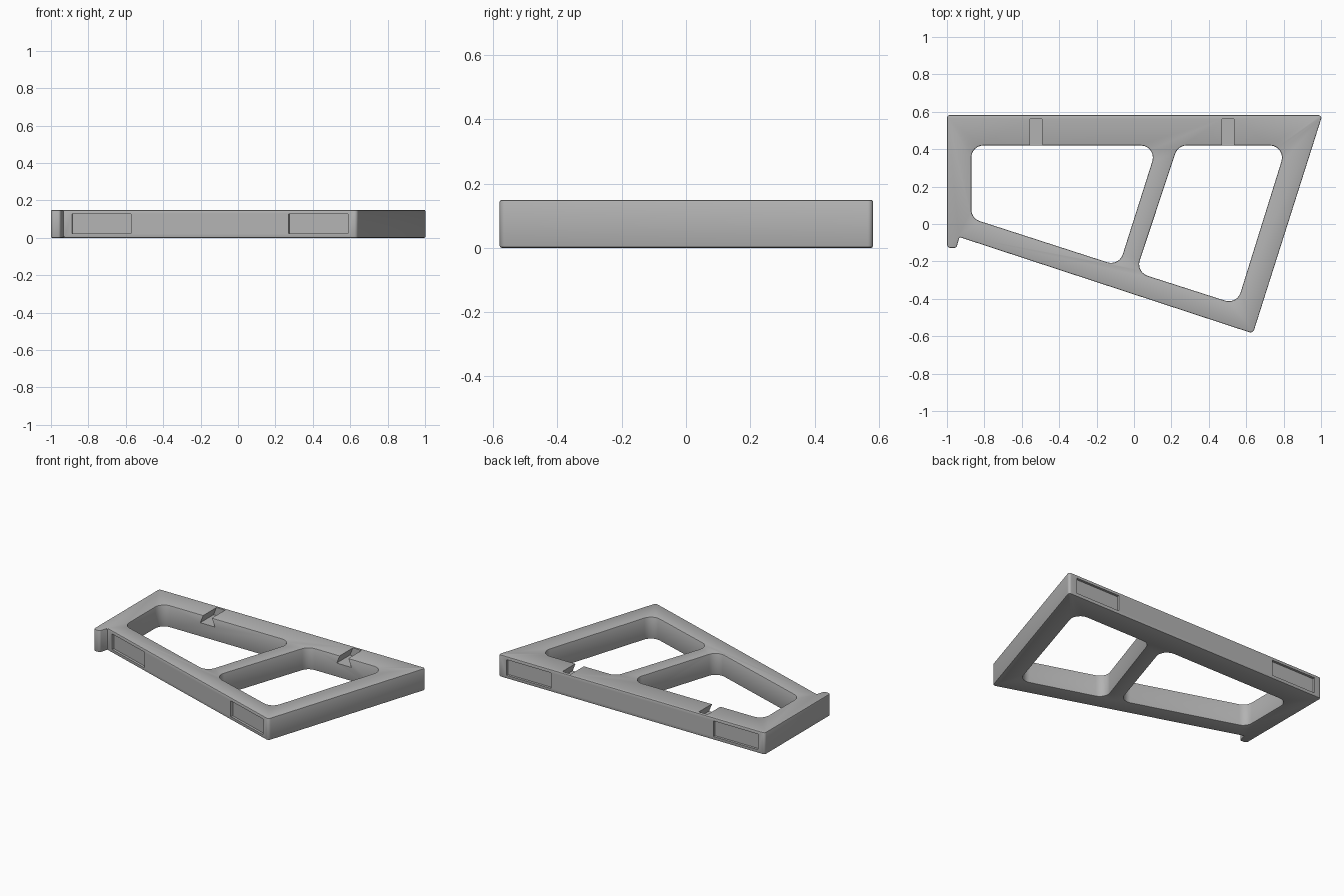
import bpy, bmesh, math
from mathutils import Vector

if "Cube" in bpy.data.objects:
    bpy.data.objects.remove(bpy.data.objects["Cube"])

HEIGHT = 0.149

grey = bpy.data.materials.new("mid grey")
grey.use_nodes = True
grey.diffuse_color = (0.45, 0.45, 0.45, 1)
grey.node_tree.nodes["Principled BSDF"].inputs["Base Color"].default_value = grey.diffuse_color


def rounded(corners, steps=6):
    """Round each (x, y, radius) corner of a closed outline with an arc."""
    out = []
    for i, (x, y, r) in enumerate(corners):
        p = Vector((x, y))
        a = (Vector(corners[i - 1][:2]) - p).normalized()
        b = (Vector(corners[(i + 1) % len(corners)][:2]) - p).normalized()
        if r == 0:
            out.append(p)
            continue
        half = a.angle(b) / 2
        centre = p + (a + b).normalized() * r / math.sin(half)
        start = p + a * r / math.tan(half) - centre
        end = p + b * r / math.tan(half) - centre
        sweep = start.angle_signed(end)
        for k in range(steps + 1):
            t = -sweep * k / steps
            out.append(centre + Vector((start.x * math.cos(t) - start.y * math.sin(t),
                                        start.x * math.sin(t) + start.y * math.cos(t))))
    return out


def prism(name, points, sweep):
    """Sweep a closed 3D polygon along a vector into a solid."""
    bm = bmesh.new()
    face = bm.faces.new([bm.verts.new(p) for p in points])
    new = bmesh.ops.extrude_face_region(bm, geom=[face])["geom"]
    bmesh.ops.translate(bm, vec=sweep, verts=[v for v in new if isinstance(v, bmesh.types.BMVert)])
    bmesh.ops.recalc_face_normals(bm, faces=bm.faces)
    mesh = bpy.data.meshes.new(name)
    bm.to_mesh(mesh)
    bm.free()
    mesh.materials.append(grey)
    obj = bpy.data.objects.new(name, mesh)
    bpy.context.collection.objects.link(obj)
    return obj


def cut(target, cutter):
    mod = target.modifiers.new(cutter.name, "BOOLEAN")
    mod.operation, mod.solver, mod.object = "DIFFERENCE", "EXACT", cutter
    cutter.hide_render = True
    cutters.append(cutter)


cutters = []

# Frame plate with the small hook at its front right corner
slant_a, slant_b = Vector((-0.933, -0.07)), Vector((0.628, -0.582))
outline = rounded([(-1, 0.582, 0.015), (1.007, 0.582, 0.015), (0.636, -0.585, 0.02),
                   (*slant_a, 0), (-0.95, -0.128, 0.015), (-1, -0.128, 0.02)])
frame = prism("frame", [(p.x, p.y, 0) for p in outline], (0, 0, HEIGHT))

# Two rounded openings
openings = {
    "left_opening": [(0.235, 0.42, 0.065), (0.815, 0.42, 0.065), (0.55, -0.43, 0.065), (0.01, -0.257, 0.065)],
    "right_opening": [(-0.87, 0.42, 0.065), (0.125, 0.42, 0.065), (-0.08, -0.225, 0.065), (-0.87, 0.03, 0.065)],
}
for name, corners in openings.items():
    cut(frame, prism(name, [(p.x, p.y, -0.1) for p in rounded(corners)], (0, 0, 0.4)))

# Softened rims
bevel = frame.modifiers.new("rims", "BEVEL")
bevel.width, bevel.segments = 0.006, 2
bevel.limit_method, bevel.angle_limit = "ANGLE", math.radians(60)

# Dovetail slots in the back rail, open towards the openings
for side, x in (("right", -0.523), ("left", 0.503)):
    floor, top = HEIGHT - 0.055, HEIGHT + 0.001
    section = [(x - 0.055, floor), (x + 0.055, floor), (x + 0.032, top), (x - 0.032, top)]
    cut(frame, prism(side + "_dovetail_slot", [(u, 0.38, z) for u, z in section], (0, 0.182, 0)))


def pocket(name, centre, along, depth=0.016, length=0.334):
    """Shallow rectangular recess in an outer wall running in direction along."""
    out = Vector((along.y, -along.x))
    base = centre - out * depth
    pts = [base + along * s * length / 2 for s in (-1, 1)]
    lo, hi = 0.022, 0.128
    ring = [(*pts[0], lo), (*pts[1], lo), (*pts[1], hi), (*pts[0], hi)]
    cut(frame, prism(name, ring, (*(out * 0.1), 0)))


# Recesses in the slanted front wall and in the back wall
slant = (slant_b - slant_a).normalized()
for side, front_x, back_x in (("right", -0.73, -0.782), ("left", 0.43, 0.775)):
    pocket(side + "_front_recess", slant_a + slant * (front_x - slant_a.x) / slant.x, slant)
    pocket(side + "_back_recess", Vector((back_x, 0.582)), Vector((-1, 0)))

# Apply the cuts and shade the rounded corners
bpy.ops.object.select_all(action="DESELECT")
frame.select_set(True)
bpy.context.view_layer.objects.active = frame
bpy.ops.object.convert(target="MESH")
bpy.ops.object.shade_smooth_by_angle(angle=math.radians(30))
for cutter in cutters:
    bpy.data.objects.remove(cutter)
